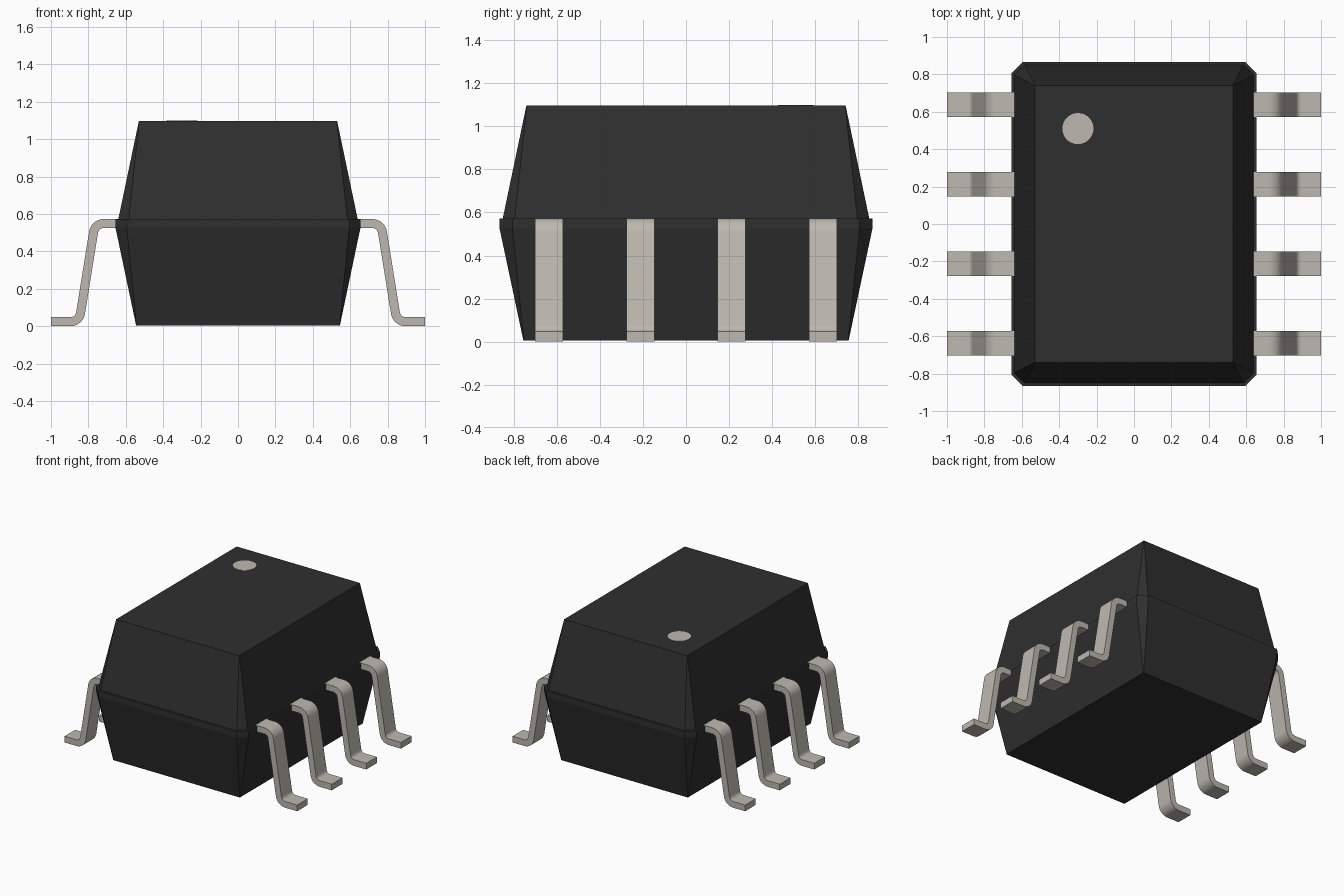
import bpy, bmesh, math

cube = bpy.data.objects.get("Cube")
if cube:
    bpy.data.objects.remove(cube, do_unlink=True)


def material(name, colour):
    m = bpy.data.materials.new(name)
    m.use_nodes = True
    m.diffuse_color = (*colour, 1)
    m.node_tree.nodes["Principled BSDF"].inputs["Base Color"].default_value = (*colour, 1)
    return m


black = material("black_plastic", (0.028, 0.028, 0.028))
metal = material("pale_metal", (0.51, 0.485, 0.435))


def make_object(name, bm, mat):
    bmesh.ops.recalc_face_normals(bm, faces=bm.faces[:])
    mesh = bpy.data.meshes.new(name)
    bm.to_mesh(mesh)
    bm.free()
    mesh.materials.append(mat)
    obj = bpy.data.objects.new(name, mesh)
    bpy.context.collection.objects.link(obj)
    return obj


# Package body: chamfered rectangles lofted upwards, with a thin rim at the waist
def chamfered_ring(bm, z, hx, hy, c):
    pts = []
    for sx, sy in ((1, 1), (-1, 1), (-1, -1), (1, -1)):
        corner = [(sx * hx, sy * (hy - c)), (sx * (hx - c), sy * hy)]
        pts += corner if sx * sy > 0 else corner[::-1]
    return [bm.verts.new((x, y, z)) for x, y in pts]


bm = bmesh.new()
sections = [(0.005, 0.545, 0.755, 0.002),
            (0.527, 0.655, 0.866, 0.06),
            (0.572, 0.655, 0.866, 0.06),
            (0.572, 0.64, 0.851, 0.055),
            (1.097, 0.53, 0.741, 0.002)]
rings = [chamfered_ring(bm, *s) for s in sections]
for low, high in zip(rings, rings[1:]):
    for i in range(8):
        j = (i + 1) % 8
        bm.faces.new((low[i], low[j], high[j], high[i]))
bm.faces.new(rings[0][::-1])
bm.faces.new(rings[-1])
make_object("package_body", bm, black)

# Orientation dot on the top face
bm = bmesh.new()
bmesh.ops.create_cone(bm, cap_ends=True, segments=48, radius1=0.083, radius2=0.083, depth=0.006)
bmesh.ops.translate(bm, verts=bm.verts[:], vec=(-0.3, 0.51, 1.097))
make_object("orientation_dot", bm, metal)

# Gull-wing pin: two rounded bends joined by a sloping leg
THICK, RADIUS, WIDTH = 0.048, 0.055, 0.13
SHOULDER_Z, FOOT_Z = 0.549, 0.024
TURN = math.radians(80.6)
STEPS = 10


def pin_side(offset):
    pts = [(0.6, SHOULDER_Z + offset)]
    for i in range(STEPS + 1):
        a = math.pi / 2 - TURN * i / STEPS
        r = RADIUS + offset
        pts.append((0.718 + r * math.cos(a), SHOULDER_Z - RADIUS + r * math.sin(a)))
    for i in range(STEPS + 1):
        a = 1.5 * math.pi - TURN * (1 - i / STEPS)
        r = RADIUS - offset
        pts.append((0.896 + r * math.cos(a), FOOT_Z + RADIUS + r * math.sin(a)))
    return pts + [(1.0, FOOT_Z + offset)]


def make_pin(name, side, y):
    bm = bmesh.new()
    outline = pin_side(THICK / 2) + pin_side(-THICK / 2)[::-1]
    face = bm.faces.new([bm.verts.new((side * x, y - WIDTH / 2, z)) for x, z in outline])
    ext = bmesh.ops.extrude_face_region(bm, geom=[face])
    verts = [v for v in ext["geom"] if isinstance(v, bmesh.types.BMVert)]
    bmesh.ops.translate(bm, verts=verts, vec=(0, WIDTH, 0))
    return make_object(name, bm, metal)


pins = []
for side, label in ((1, "left"), (-1, "right")):
    for n, y in enumerate((-0.637, -0.212, 0.212, 0.637), 1):
        pins.append(make_pin(f"{label}_pin_{n}", side, y))

# Smooth the bends, keep the edges crisp
bpy.ops.object.select_all(action="DESELECT")
for pin in pins:
    pin.select_set(True)
bpy.context.view_layer.objects.active = pins[0]
bpy.ops.object.shade_smooth_by_angle(angle=math.radians(30))
